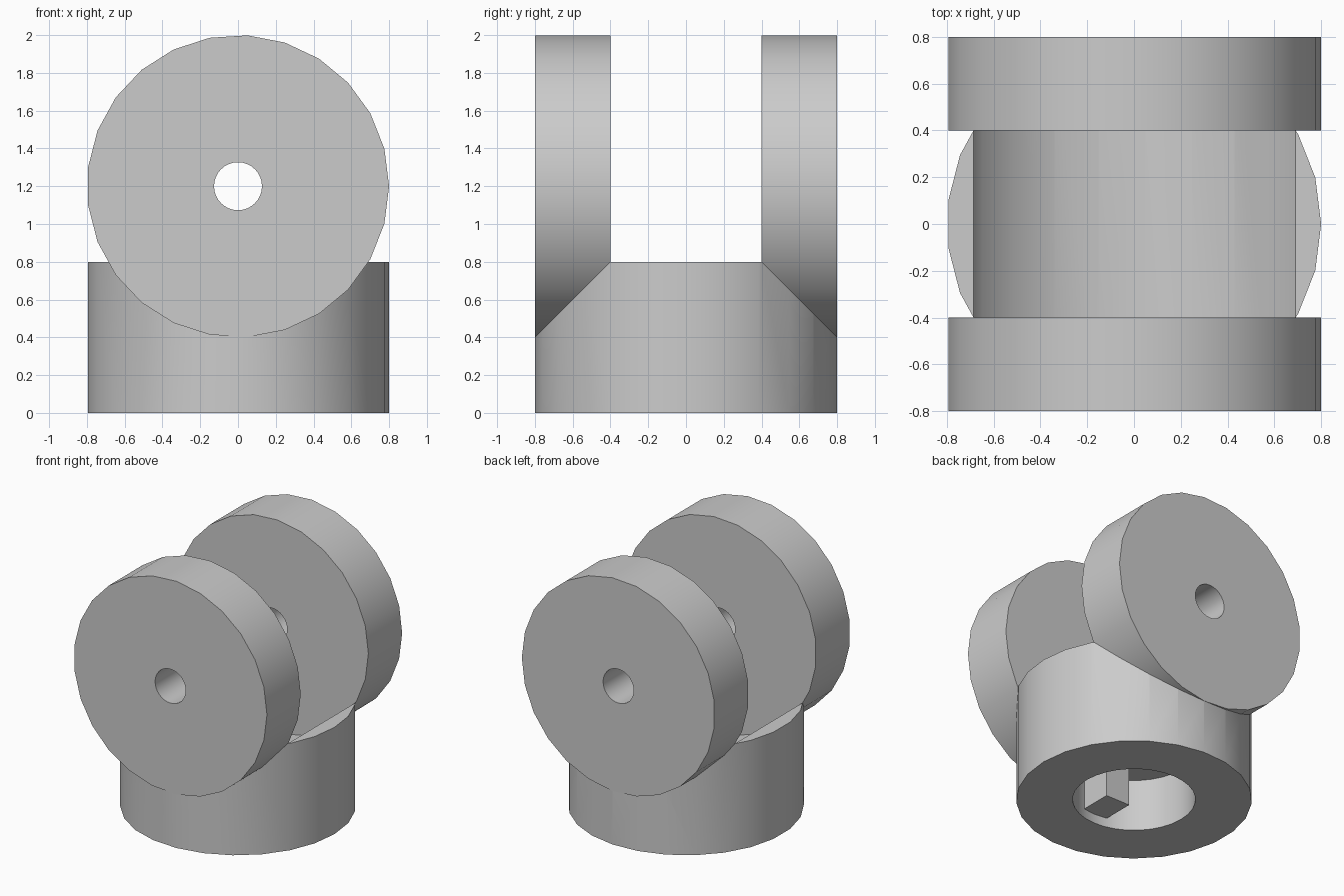
import bpy, bmesh
from math import radians, pi
from mathutils import Matrix, Vector

cube = bpy.data.objects.get("Cube")
if cube:
    bpy.data.objects.remove(cube)

grey = bpy.data.materials.new("light_grey")
grey.use_nodes = True
grey.diffuse_color = (0.6, 0.6, 0.6, 1)
grey.node_tree.nodes["Principled BSDF"].inputs["Base Color"].default_value = (0.6, 0.6, 0.6, 1)

RADIUS = 0.8      # shared by the base, the discs and the saddle
AXLE_Z = 1.2
SIDES = 25


def finish(name, bm):
    mesh = bpy.data.meshes.new(name)
    bm.to_mesh(mesh)
    bm.free()
    mesh.materials.append(grey)
    obj = bpy.data.objects.new(name, mesh)
    bpy.context.collection.objects.link(obj)
    return obj


def cylinder(name, radius, length, centre, along_y=False, sides=SIDES):
    """Closed cylinder with one corner pointing to +x."""
    bm = bmesh.new()
    turn = Matrix.Rotation(-pi / 2, 4, 'Z')
    if along_y:
        turn = Matrix.Rotation(pi / 2, 4, 'X') @ turn
    bmesh.ops.create_cone(bm, cap_ends=True, segments=sides, radius1=radius,
                          radius2=radius, depth=length,
                          matrix=Matrix.Translation(centre) @ turn)
    return finish(name, bm)


def box(name, low, high):
    low, high = Vector(low), Vector(high)
    bm = bmesh.new()
    bmesh.ops.create_cube(bm, size=1, matrix=Matrix.Translation((low + high) / 2)
                          @ Matrix.Diagonal(high - low).to_4x4())
    return finish(name, bm)


def cut(obj, cutter):
    mod = obj.modifiers.new("cut", 'BOOLEAN')
    mod.operation, mod.solver, mod.object = 'DIFFERENCE', 'EXACT', cutter
    bpy.context.view_layer.objects.active = obj
    bpy.ops.object.modifier_apply(modifier=mod.name)
    bpy.data.objects.remove(cutter)


def smooth(obj):
    bpy.ops.object.select_all(action='DESELECT')
    obj.select_set(True)
    bpy.context.view_layer.objects.active = obj
    bpy.ops.object.shade_smooth_by_angle(angle=radians(30))


# Base with a round saddle across the top and a blind bore underneath
base = cylinder("base", RADIUS, 0.8, (0, 0, 0.4))
cut(base, cylinder("saddle_cutter", RADIUS, 2, (0, 0, AXLE_Z), along_y=True))
cut(base, cylinder("bore_cutter", 0.417, 0.78, (0, 0, 0), sides=32))
smooth(base)

# Key standing out from the bore wall
box("bore_key", (-0.1, -0.44, 0.07), (0.1, -0.17, 0.395))

# Two upright discs with an axle hole
for name, side in (("front_disc", -1), ("back_disc", 1)):
    centre = (0, side * 0.6, AXLE_Z)
    disc = cylinder(name, RADIUS, 0.4, centre, along_y=True)
    cut(disc, cylinder("axle_cutter", 0.127, 1, centre, along_y=True, sides=32))
    smooth(disc)
